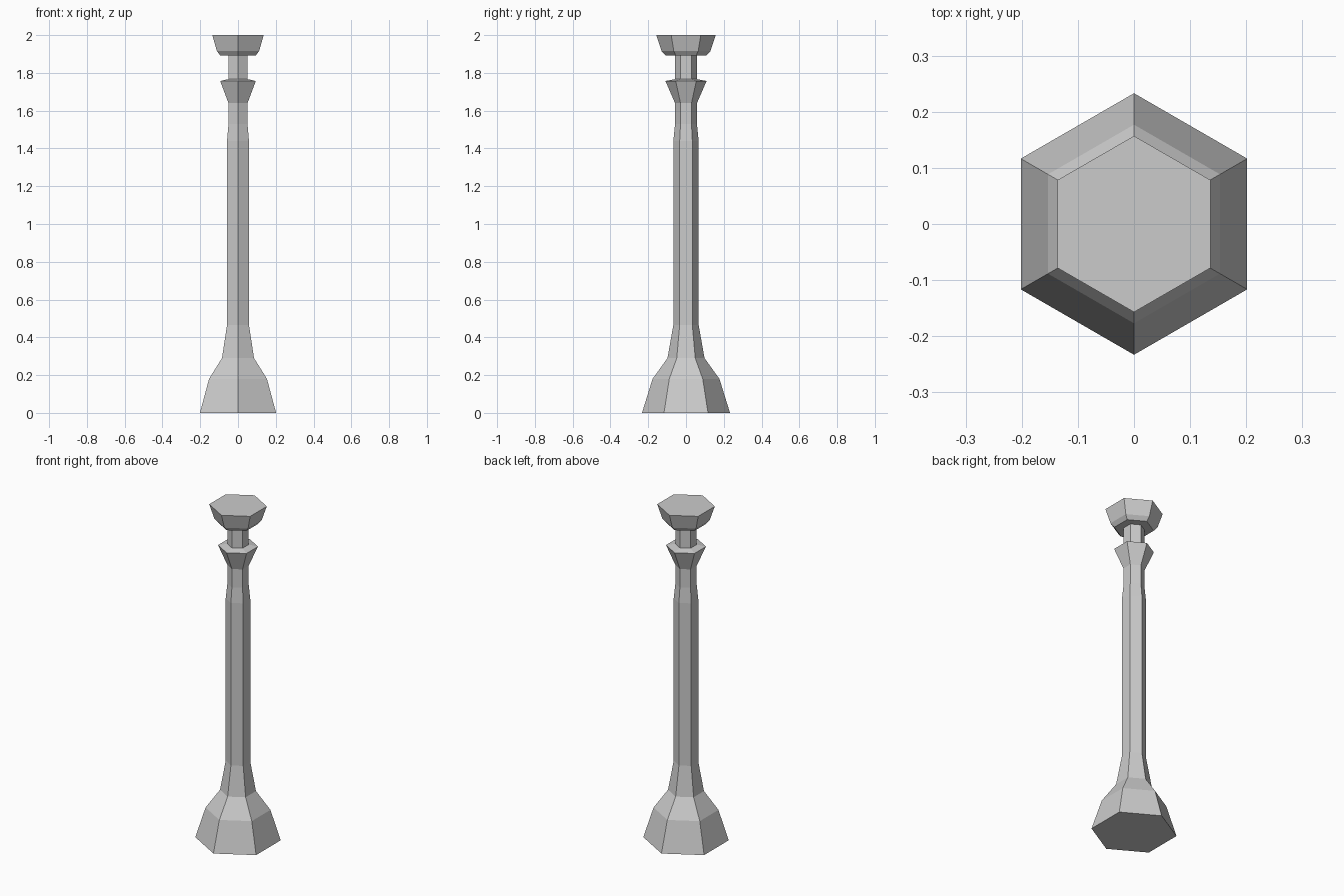
import bpy, bmesh
from math import sin, cos, pi

if "Cube" in bpy.data.objects:
    bpy.data.objects.remove(bpy.data.objects["Cube"])

SIDES = 6

# Profile of the post as (radius, height), from the floor up
PROFILE = [
    (0.233, 0.0), (0.177, 0.18), (0.098, 0.29),      # flared foot
    (0.067, 0.465), (0.067, 1.44),                   # shaft
    (0.058, 1.53), (0.058, 1.64),                    # upper neck
    (0.109, 1.757), (0.058, 1.767),                  # collar
    (0.058, 1.892),                                  # short neck
    (0.108, 1.892), (0.129, 1.915), (0.157, 2.0),    # top cup
]


def lathe(name, profile):
    """Flat-sided turned solid, corners pointing along y."""
    bm = bmesh.new()
    rings = [[bm.verts.new((r * cos(pi / 2 + 2 * pi * i / SIDES),
                            r * sin(pi / 2 + 2 * pi * i / SIDES), z))
              for i in range(SIDES)] for r, z in profile]
    for low, high in zip(rings, rings[1:]):
        for i in range(SIDES):
            j = (i + 1) % SIDES
            bm.faces.new((low[i], low[j], high[j], high[i]))
    bm.faces.new(rings[0][::-1])
    bm.faces.new(rings[-1])
    bmesh.ops.recalc_face_normals(bm, faces=bm.faces)
    mesh = bpy.data.meshes.new(name)
    bm.to_mesh(mesh)
    bm.free()
    obj = bpy.data.objects.new(name, mesh)
    bpy.context.collection.objects.link(obj)
    return obj


lathe("hexagonal_post", PROFILE)
